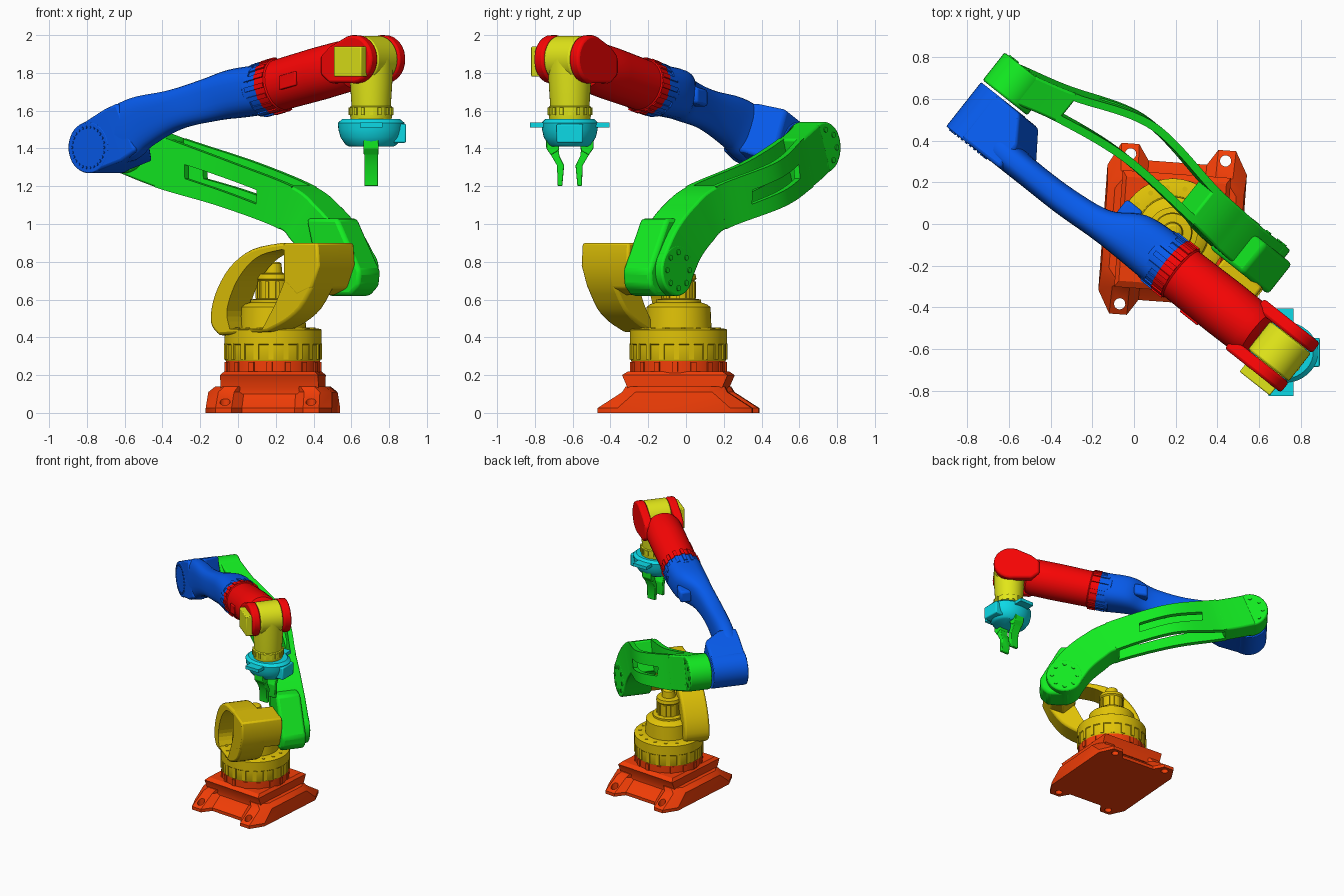
import bpy, bmesh, math
from mathutils import Matrix, Vector

if "Cube" in bpy.data.objects:
    bpy.data.objects.remove(bpy.data.objects["Cube"])

AXIS = (0.185, -0.04, 0)
ARM = Matrix.Translation(AXIS) @ Matrix.Rotation(math.radians(-38.3), 4, 'Z')   # u = arm forward, v = arm left
BASE = Matrix.Translation(AXIS) @ Matrix.Rotation(math.radians(-4.2), 4, 'Z')
TOOL = Matrix.Translation((0.705, -0.615, 0))
COLORS = dict(orange=(.95, .25, .06), gold=(.88, .76, .06), lime=(.88, .9, .12), green=(.1, .92, .15),
              blue=(.06, .36, .93), red=(.97, .05, .05), cyan=(.08, .85, .9))
MATS = {}
for key, rgb in COLORS.items():
    MATS[key] = bpy.data.materials.new(key)
    MATS[key].diffuse_color = (*(c ** 2.2 for c in rgb), 1)


def finish(name, bm, color, frame, bevel=0):
    bmesh.ops.recalc_face_normals(bm, faces=bm.faces)
    me = bpy.data.meshes.new(name)
    bm.to_mesh(me)
    bm.free()
    ob = bpy.data.objects.new(name, me)
    ob.matrix_world = frame
    bpy.context.collection.objects.link(ob)
    me.materials.append(MATS[color])
    if bevel:
        m = ob.modifiers.new("bevel", 'BEVEL')
        m.width, m.segments, m.limit_method = bevel, 2, 'ANGLE'
    return ob


def skin(name, rings, color, frame, bevel=0):
    """Closed tube through a list of equal-length point rings."""
    bm = bmesh.new()
    vs = [[bm.verts.new(p) for p in r] for r in rings]
    n = len(vs[0])
    for a, b in zip(vs, vs[1:]):
        for i in range(n):
            bm.faces.new((a[i], a[(i + 1) % n], b[(i + 1) % n], b[i]))
    bm.faces.new(vs[0])
    bm.faces.new(vs[-1])
    return finish(name, bm, color, frame, bevel)


def prism(name, prof, v0, v1, color, frame=ARM, bevel=0):
    return skin(name, [[(u, v, z) for u, z in prof] for v in (v0, v1)], color, frame, bevel)


def lathe(name, p0, p1, prof, color, frame=ARM, sx=1, seg=40, bevel=0):
    """Stack of circles (t along p0-p1, radius)."""
    p0, p1 = Vector(p0), Vector(p1)
    q = (p1 - p0).to_track_quat('Z', 'Y')
    rings = [[p0.lerp(p1, t) + q @ Vector((r * sx * math.cos(a), r * math.sin(a), 0))
              for a in (math.tau * i / seg for i in range(seg))] for t, r in prof]
    return skin(name, rings, color, frame, bevel)


def cyl(name, p0, p1, r, color, **kw):
    return lathe(name, p0, p1, [(0, r), (1, r)], color, **kw)


def studs(name, p, direction, r, n, size, color, frame=ARM, round_=False):
    """Ring of ribs or bolt heads round an axis."""
    bm = bmesh.new()
    base = Matrix.Translation(p) @ Vector(direction).to_track_quat('Z', 'Y').to_matrix().to_4x4()
    for i in range(n):
        m = base @ Matrix.Rotation(math.tau * i / n, 4, 'Z') @ Matrix.Translation((r, 0, 0)) @ Matrix.Diagonal((*size, 1))
        if round_:
            bmesh.ops.create_cone(bm, cap_ends=True, segments=10, radius1=.5, radius2=.5, depth=1, matrix=m)
        else:
            bmesh.ops.create_cube(bm, size=1, matrix=m)
    return finish(name, bm, color, frame)


def spline(st, t0, t1, n):
    out = []
    for k in range(n + 1):
        t = t0 + (t1 - t0) * k / n
        i = min(int(t), len(st) - 2)
        f = t - i
        a, b, c, d = (st[max(0, min(len(st) - 1, j))] for j in range(i - 1, i + 3))
        out.append([.5 * (2 * q + (r - p) * f + (2 * p - 5 * q + 4 * r - s) * f * f + (3 * q - p - 3 * r + s) * f ** 3)
                    for p, q, r, s in zip(a, b, c, d)])
    return out


def loft(name, pts, color, power=0, bevel=0):
    """Sweep a box or superellipse section; points are (u, z, v, half width, half height)."""
    if power:
        cs = [(math.cos(math.tau * i / 28), math.sin(math.tau * i / 28)) for i in range(28)]
        sec = [tuple(math.copysign(abs(c) ** (2 / power), c) for c in p) for p in cs]
    else:
        sec = [(-1, -1), (1, -1), (1, 1), (-1, 1)]
    rings = []
    for i, (u, z, v, hv, hn) in enumerate(pts):
        a, b = pts[max(0, i - 1)], pts[min(len(pts) - 1, i + 1)]
        t = Vector((b[0] - a[0], b[1] - a[1])).normalized()
        rings.append([(u - t.y * hn * y, v + hv * x, z + t.x * hn * y) for x, y in sec])
    return skin(name, rings, color, ARM, bevel)


def cut(ob, cutter):
    m = ob.modifiers.new("cut", 'BOOLEAN')
    m.object, m.operation = cutter, 'DIFFERENCE'
    cutter.hide_render = True
    cutter.hide_set(True)


# Base: sloped foot plate with corner tabs, pedestal and neck
quad = [(.335, .0), (.335, .3), (.275, .41), (.19, .41), (.14, .335)]
foot = quad + [(-x, y) for x, y in quad[::-1]] + [(-x, -y) for x, y in quad[1:]] + [(x, -y) for x, y in quad[:0:-1]]
foot_ob = skin("base_foot", [[(x * sx, y * sy, z) for x, y in foot]
                             for z, sx, sy in ((0, 1, 1), (.025, 1, 1), (.11, .98, .68), (.14, .87, .64))], 'orange', BASE)
holes = studs("bolt_hole_cutter", (0, 0, 0), (0, 0, 1), 0, 1, (.01, .01, .01), 'orange', BASE)
bm = bmesh.new()
for x in (-.228, .228):
    for y in (-.36, .36):
        bmesh.ops.create_cone(bm, cap_ends=True, segments=16, radius1=.027, radius2=.027, depth=.5,
                              matrix=Matrix.Translation((x, y, 0)))
bm.to_mesh(holes.data)
bm.free()
cut(foot_ob, holes)
skin("base_pedestal", [[(x * h, y * w, z) for x, y in ((1, 1), (-1, 1), (-1, -1), (1, -1))]
                       for z, h, w in ((.1, .29, .25), (.13, .26, .25), (.2, .26, .28), (.22, .24, .25))], 'orange', BASE)
cyl("base_neck", (0, 0, .15), (0, 0, .275), .25, 'orange', frame=BASE)
studs("base_neck_ribs", (0, 0, .245), (0, 0, 1), .247, 16, (.02, .03, .05), 'orange', BASE)

# Turret
lathe("turret", (0, 0, 0), (0, 0, 1), [(.275, .25), (.28, .253), (.36, .253), (.365, .258), (.44, .258), (.445, .25),
      (.45, .175), (.56, .17), (.575, .15), (.585, .12), (.6, .12), (.605, .085), (.7, .085), (.71, .095), (.735, .09),
      (.74, .05), (.79, .045), (.8, .03)], 'gold')
studs("turret_ribs", (0, 0, .325), (0, 0, 1), .249, 20, (.02, .028, .085), 'gold')
studs("turret_bolts", (0, 0, .445), (0, 0, 1), .215, 16, (.025, .025, .012), 'gold', round_=True)
studs("column_ribs", (0, 0, .65), (0, 0, 1), .085, 10, (.015, .02, .09), 'gold')

# Shoulder bracket: open arch carrying the shoulder housing
outer = spline([(-.17, .41), (-.225, .48), (-.2, .62), (-.1, .77), (.05, .865), (.25, .9)], 0, 5, 20)
inner = spline([(-.09, .445), (-.11, .54), (-.06, .67), (.02, .77), (.12, .835), (.26, .865)], 0, 5, 20)
arch = prism("shoulder_arch", outer + [(.5, .9), (.51, .78)] + spline([(.46, .66), (.38, .55), (.28, .48), (.16, .43)], 0, 3, 9),
             -.255, -.06, 'gold', bevel=.02)
cut(arch, prism("arch_hole_cutter", inner + [(.285, .86), (.28, .7), (.22, .58), (.13, .445)], -.4, .2, 'gold'))
prism("shoulder_housing", [(.27, .9), (.5, .9), (.51, .78), (.46, .66), (.36, .62), (.27, .7)], -.256, .06, 'gold', bevel=.012)

# Lower arm: bowed beam, open in the middle with two slotted side rails
LOW = [(-1.03, 1.405, .095, .083, .135), (-.8, 1.32, .155, .084, .135), (-.42, 1.21, .24, .12, .122),
       (-.0, 1.09, .198, .106, .12), (.15, 1.0, .18, .11, .125), (.27, .89, .173, .11, .13), (.36, .755, .172, .11, .135)]
loft("lower_arm_elbow_end", spline(LOW, 0, 1, 6), 'green', bevel=.012)
loft("lower_arm_shoulder_end", spline(LOW, 2.95, 6, 24), 'green', bevel=.012)
slot = prism("slot_cutter", [(-.67, 1.315), (-.2, 1.18), (-.2, 1.105), (-.67, 1.24)], -.2, .6, 'green')
for side, label in ((-1, "inner"), (1, "outer")):
    rail = [(u, z, v + side * (hv - .019), .019, hn) for u, z, v, hv, hn in spline(LOW, .95, 3.05, 24)]
    cut(loft(label + "_rail", rail, 'green'), slot)
cyl("lower_arm_elbow_hub", (-1.03, .008, 1.405), (-1.03, .178, 1.405), .136, 'green', bevel=.01)
cyl("lower_arm_shoulder_hub", (.36, .06, .755), (.36, .283, .755), .136, 'green', bevel=.01)
studs("elbow_bolts", (-1.03, .178, 1.405), (0, 1, 0), .095, 8, (.03, .03, .012), 'green', round_=True)
studs("shoulder_bolts", (.36, .283, .755), (0, 1, 0), .095, 8, (.03, .03, .012), 'green', round_=True)
prism("shoulder_motor_cover", [(.18, 1.03), (.39, 1.03), (.545, .75), (.535, .67), (.48, .62), (.32, .62), (.25, .75)],
      .05, .236, 'green', bevel=.02)

# Upper arm: elbow hub, wedge and round tapering beam
cyl("upper_arm_elbow_hub", (-1.03, -.274, 1.405), (-1.03, -.004, 1.405), .136, 'blue', bevel=.006)
studs("elbow_cover_bolts", (-1.03, -.274, 1.405), (0, 1, 0), .108, 26, (.014, .014, .012), 'blue', round_=True)
loft("upper_arm_wedge", [(-1.03, 1.405, -.139, .134, .136), (-.87, 1.47, -.14, .133, .15), (-.78, 1.515, -.205, .066, .14)], 'blue', bevel=.015)
UP = [(-.95, 1.43, -.2, .07, .13), (-.84, 1.482, -.2, .073, .155), (-.72, 1.54, -.205, .068, .14), (-.5, 1.605, -.203, .07, .108),
      (-.29, 1.655, -.182, .08, .115), (-.14, 1.69, -.137, .125, .13), (.04, 1.712, -.13, .137, .132)]
loft("upper_arm", spline(UP, 0, 6, 36), 'blue', power=2.8)
prism("upper_arm_lug", [(-.27, 1.62), (-.17, 1.64), (-.17, 1.73), (-.27, 1.71)], -.1, -.01, 'blue', bevel=.015)

# Forearm roll section and wrist fork
P0, P1 = Vector((0, -.13, 1.703)), Vector((.755, -.13, 1.872))
D = P1 - P0
cyl("forearm_collar", P0, P0 + D * .13, .139, 'blue', bevel=.005)
studs("collar_ribs", P0 + D * .075, D, .136, 16, (.02, .025, .07), 'blue')
lathe("forearm", P0, P1, [(.12, .142), (.2, .142), (.21, .136), (.55, .14), (.76, .138), (.82, .125), (.84, .1)], 'red')
studs("forearm_ribs", P0 + D * .16, D, .139, 16, (.02, .025, .06), 'red')
prism("forearm_cover", [(.26, 1.71), (.37, 1.735), (.37, 1.81), (.26, 1.785)], -.277, -.2, 'red', bevel=.006)
for v0, v1, label in ((-.282, -.218, "right"), (-.042, .022, "left")):
    rim = [(.755 + .128 * math.cos(a), 1.872 + .128 * math.sin(a)) for a in (math.radians(-100 + 15 * i) for i in range(15))]
    prism(label + "_wrist_fork", rim + [(.6, 1.94), (.54, 1.89), (.54, 1.79), (.6, 1.745)], v0, v1, 'red', bevel=.014)
prism("wrist_motor", [(.665, 1.78), (.85, 1.78), (.85, 1.94), (.665, 1.94)], -.325, -.27, 'lime', bevel=.006)

# Wrist
cyl("wrist_hub", (.755, -.216, 1.872), (.755, -.044, 1.872), .124, 'lime', bevel=.01)
lathe("wrist_neck", (0, 0, 0), (0, 0, 1), [(1.54, .105), (1.575, .112), (1.62, .112), (1.625, .104), (1.75, .112), (1.87, .115)],
      'lime', frame=TOOL)
studs("wrist_ribs", (0, 0, 1.598), (0, 0, 1), .11, 16, (.018, .018, .04), 'lime', TOOL)

# Gripper body
lathe("gripper_body", (0, 0, 0), (0, 0, 1), [(1.41, .1), (1.42, .115), (1.46, .138), (1.5, .147), (1.535, .15), (1.555, .13)],
      'cyan', frame=TOOL, sx=1.18)
prism("gripper_crossbar", [(-.06, 1.512), (.06, 1.512), (.06, 1.538), (-.06, 1.538)], -.21, .21, 'cyan', TOOL)
prism("gripper_side_block", [(.08, 1.43), (.185, 1.43), (.185, 1.53), (.08, 1.53)], -.07, .07, 'cyan', TOOL, .008)

# Gripper fingers
for s, label in ((-1, "front"), (1, "back")):
    for part, half, prof in (("knuckle", .04, [(.05, 1.5), (.125, 1.5), (.125, 1.4), (.1, 1.365), (.058, 1.39)]),
                             ("finger", .036, [(.06, 1.4), (.115, 1.39), (.068, 1.31), (.064, 1.2), (.04, 1.2), (.03, 1.31), (.055, 1.36)])):
        skin(f"{label}_{part}", [[(x, s * y, z) for y, z in prof] for x in (-half, half)], 'green', TOOL, .005)

# Shading
bpy.ops.object.select_all(action='SELECT')
bpy.context.view_layer.objects.active = arch
bpy.ops.object.shade_smooth_by_angle(angle=math.radians(32))

for m in bpy.data.materials:
    if m.users and not m.is_grease_pencil:
        m.use_nodes = True
        m.node_tree.nodes["Principled BSDF"].inputs["Base Color"].default_value = m.diffuse_color
